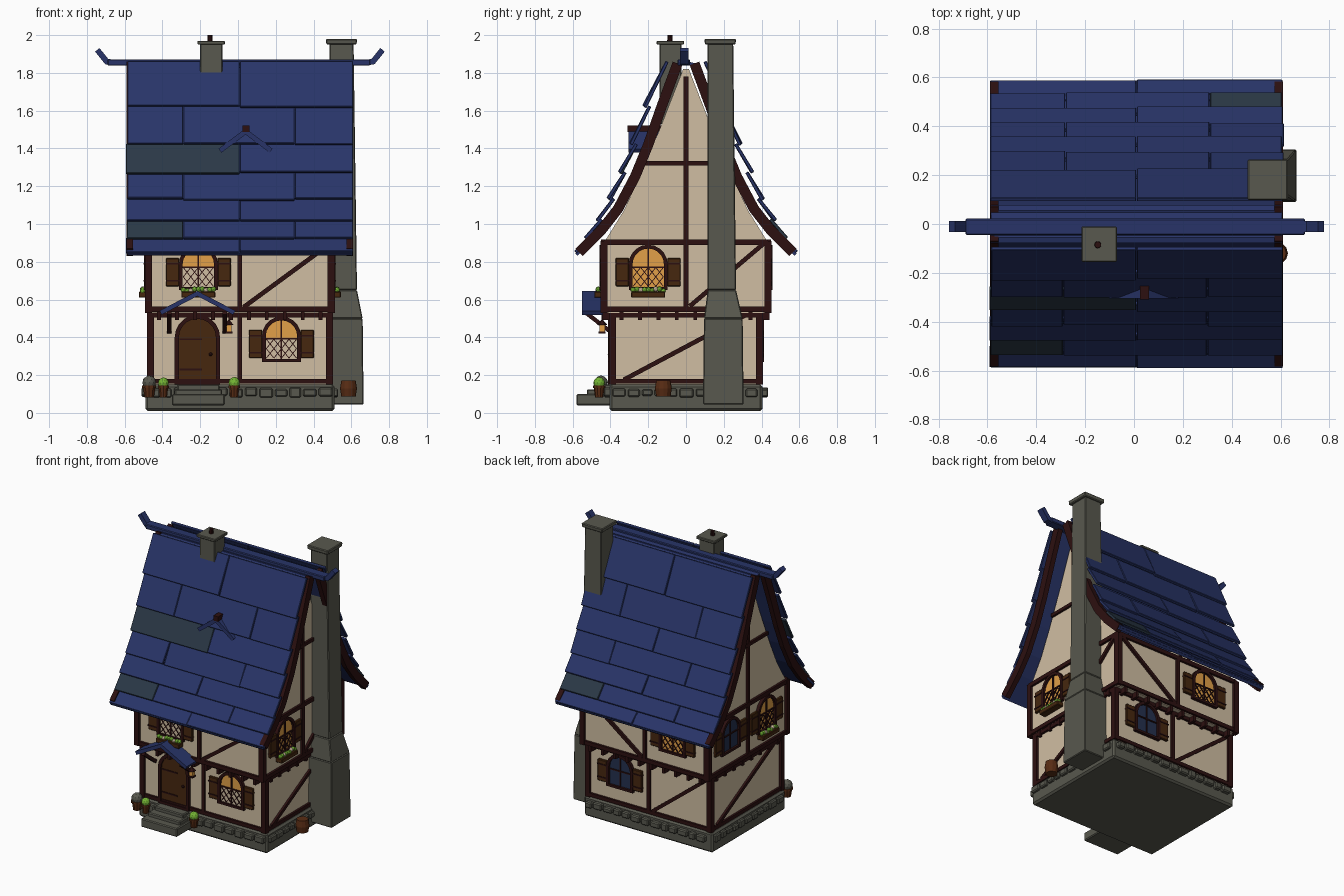
import bpy, bmesh, math, random
from mathutils import Matrix, Vector

if "Cube" in bpy.data.objects:
    bpy.data.objects.remove(bpy.data.objects["Cube"])

random.seed(4)
CX = 0.01


def material(name, rgb):
    m = bpy.data.materials.new(name)
    m.diffuse_color = [((c / 255 + 0.055) / 1.055) ** 2.4 for c in rgb] + [1]
    m.use_nodes = True
    m.node_tree.nodes["Principled BSDF"].inputs["Base Color"].default_value = m.diffuse_color
    return m


PLASTER = material("cream plaster", (208, 190, 162))
TIMBER = material("dark timber", (44, 16, 16))
WOOD = material("brown wood", (70, 39, 15))
ROOF = material("blue roof", (40, 52, 104))
SLATE = material("grey slate", (42, 56, 70))
STONE = material("grey stone", (88, 88, 78))
GLOW = material("amber glass", (226, 160, 72))
GLASS = material("dark glass", (36, 48, 78))
LEAF = material("green leaf", (116, 180, 52))
CLAY = material("clay brown", (88, 44, 20))


def frame(deg):  # wall frame: x along the wall, -y outwards
    return Matrix.Translation((CX, 0, 0)) @ Matrix.Rotation(math.radians(deg), 4, 'Z')


FRONT, RIGHT, BACK, LEFT = [frame(a) for a in (0, 90, 180, -90)]


def finish(name, bm, mat, M=None, bevel=0):
    if M:
        bm.transform(M)
    bmesh.ops.recalc_face_normals(bm, faces=bm.faces)
    me = bpy.data.meshes.new(name)
    bm.to_mesh(me)
    bm.free()
    me.materials.append(mat)
    ob = bpy.data.objects.new(name, me)
    bpy.context.collection.objects.link(ob)
    if bevel:
        b = ob.modifiers.new("bevel", 'BEVEL')
        b.width, b.segments = bevel, 1
    return ob


def prism(name, polys, y0, y1, mat, M=FRONT, bevel=0):  # xz polygons pushed along y
    bm = bmesh.new()
    for p in polys:
        a = [bm.verts.new((x, y0, z)) for x, z in p]
        b = [bm.verts.new((x, y1, z)) for x, z in p]
        bm.faces.new(a)
        bm.faces.new(b)
        for i in range(len(p)):
            j = (i + 1) % len(p)
            bm.faces.new((a[i], a[j], b[j], b[i]))
    return finish(name, bm, mat, M, bevel)


def rect(x0, x1, z0, z1):
    return [(x0, z0), (x1, z0), (x1, z1), (x0, z1)]


def ribbon(pts, h):  # quads following a path, half thickness h
    P = [Vector(p) for p in pts]
    sides = []
    for i, p in enumerate(P):
        d1 = (P[min(i + 1, len(P) - 1)] - P[min(i, len(P) - 2)]).normalized()
        d0 = (P[max(i, 1)] - P[max(i - 1, 0)]).normalized()
        t = (d0 + d1).normalized()
        n = Vector((-t.y, t.x)) * (h / max(t.dot(d0), 0.4))
        sides.append((p + n, p - n))
    return [[a[0], b[0], b[1], a[1]] for a, b in zip(sides, sides[1:])]


def box(name, x0, x1, y0, y1, z0, z1, mat, bevel=0):
    return prism(name, [rect(x0 - CX, x1 - CX, z0, z1)], y0, y1, mat, FRONT, bevel)


def frustum(name, lo, z0, hi, z1, mat):  # lo / hi are x0, x1, y0, y1
    bm = bmesh.new()
    rings = [[bm.verts.new((r[i], r[j], z)) for i, j in ((0, 2), (1, 2), (1, 3), (0, 3))]
             for r, z in ((lo, z0), (hi, z1))]
    for r in rings:
        bm.faces.new(r)
    for i in range(4):
        j = (i + 1) % 4
        bm.faces.new((rings[0][i], rings[0][j], rings[1][j], rings[1][i]))
    return finish(name, bm, mat, None, 0.005)


def cone(name, loc, r0, r1, h, mat, n=10):
    bm = bmesh.new()
    bmesh.ops.create_cone(bm, cap_ends=True, segments=n, radius1=r0, radius2=r1, depth=h)
    return finish(name, bm, mat, Matrix.Translation(loc))


def ball(name, loc, r, mat, M=None):
    bm = bmesh.new()
    bmesh.ops.create_icosphere(bm, subdivisions=2, radius=r, matrix=Matrix.Translation(loc))
    return finish(name, bm, mat, M)


def arch(u, b, hw, top, n=10):  # arched outline, starting at the lower left
    pts = [(u - hw, b)]
    pts += [(u - hw * math.cos(math.pi * i / n), top - hw + hw * math.sin(math.pi * i / n)) for i in range(n + 1)]
    return pts + [(u + hw, b)]


def arch_frame(name, u, b, hw, top, t, D, M, mat=TIMBER):
    o, i = arch(u, b, hw, top), arch(u, b + t * 0.8, hw - t, top - t)
    n = len(o)
    prism(name, [[o[k], o[(k + 1) % n], i[(k + 1) % n], i[k]] for k in range(n)], -D - 0.022, -D + 0.01, mat, M)


def window(M, D, u, b, glass, flowers=False, pale=False):
    arch_frame("window_frame", u, b, 0.103, b + 0.24, 0.02, D, M)
    prism("window_glass", [arch(u, b + 0.01, 0.085, b + 0.222)], -D - 0.007, -D, glass, M)
    bars = [rect(u - 0.004, u + 0.004, b, b + 0.225), rect(u - 0.085, u + 0.085, b + 0.118, b + 0.126)]
    if glass is GLOW:
        for i in range(4):
            for j in range(2):
                x, z = u - 0.08 + 0.04 * i, b + 0.02 + 0.05 * j
                bars += ribbon([(x, z), (x + 0.04, z + 0.05)], 0.0022)
                bars += ribbon([(x, z + 0.05), (x + 0.04, z)], 0.0022)
    if pale:
        prism("window_pale_pane", [rect(u - 0.083, u + 0.083, b + 0.015, b + 0.12)], -D - 0.009, -D, PLASTER, M)
    prism("window_bars", bars, -D - 0.014, -D, TIMBER, M)
    for s in (-1, 1):
        a, c = sorted((u + s * 0.102, u + s * 0.172))
        prism("shutter", [rect(a, c, b + 0.02, b + 0.17)], -D - 0.02, -D, WOOD, M, 0.004)
        prism("shutter_strap", [rect(a, c, b + z, b + z + 0.008) for z in (0.045, 0.135)], -D - 0.024, -D, TIMBER, M)
    if flowers:
        prism("flower_box", [rect(u - 0.09, u + 0.09, b - 0.04, b - 0.008)], -D - 0.05, -D, WOOD, M, 0.004)
        for i in range(9):
            ball("flower", (u - 0.08 + 0.02 * i, -D - 0.03, b + random.uniform(-0.006, 0.006)), 0.014,
                 PLASTER if i % 4 == 2 else LEAF, M)


# Stone plinth and plaster storeys
box("plinth", -0.49, 0.51, -0.405, 0.405, 0.01, 0.15, STONE, 0.012)
box("lower_storey", -0.465, 0.485, -0.39, 0.39, 0.14, 0.54, PLASTER)
box("upper_storey", -0.475, 0.495, -0.435, 0.435, 0.53, 0.905, PLASTER)

# Timber framing on the four walls: frame, lower half/dist, upper half/dist, middle posts, braces
walls = [(FRONT, .475, .39, .485, .435, (1, 1), [], [((.02, .56), (.47, .89))]),
         (RIGHT, .39, .475, .435, .485, (0, 1), [((-.33, .175), (.31, .515))], [((.02, .565), (.41, .895))]),
         (BACK, .475, .39, .485, .435, (1, 1), [((.03, .18), (.45, .51))], [((-.46, .89), (-.02, .56))]),
         (LEFT, .39, .475, .435, .485, (0, 1), [((-.33, .175), (.31, .515))], [])]
for M, lh, ld, uh, ud, mids, lbr, ubr in walls:
    low = [rect(s * lh - .017, s * lh + .017, .15, .53) for s in (-1, 1)] + [rect(-lh, lh, .155, .18)]
    low += [rect(-lh, lh, .505, .53)] + ([rect(-.012, .012, .16, .52)] if mids[0] else [])
    for a, b in lbr:
        low += ribbon([a, b], 0.012)
    prism("lower_timbers", low, -ld - 0.015, -ld + 0.02, TIMBER, M)
    up = [rect(s * uh - .018, s * uh + .018, .53, .91) for s in (-1, 1)] + [rect(-uh, uh, .535, .562)]
    up += [rect(-uh, uh, .89, .918)] + ([rect(-.012, .012, .55, .9)] if mids[1] else [])
    for a, b in ubr:
        up += ribbon([a, b], 0.012)
    prism("upper_timbers", up, -ud - 0.016, -ud + 0.02, TIMBER, M)
    n = round(lh * 20)
    joists = [-lh + 2 * lh * (i + 0.5) / n for i in range(n)]
    prism("joist_ends", [rect(u - .01, u + .01, .492, .54) for u in joists], -ud - 0.008, -ld + 0.02, TIMBER, M)
    # Rubble stones round the plinth
    u, stones = -lh, []
    while u < lh - 0.03:
        w = random.uniform(0.045, 0.075)
        stones.append(rect(u, min(u + w, lh + .02), 0.08 + random.uniform(0, .012), 0.13 + random.uniform(-.006, .006)))
        u += w + 0.012
    prism("plinth_stones", stones, -ld - 0.045, -ld, STONE, M, 0.007)

# Gable walls with collar beam and king post
half = [(.435, .9), (.33, 1.07), (.25, 1.24), (.14, 1.5), (.015, 1.82)]
for M in (RIGHT, LEFT):
    prism("gable", [half + [(-u, z) for u, z in half[::-1]]], -0.485, -0.465, PLASTER, M)
    prism("gable_timbers", [rect(-.012, .012, .9, 1.78), rect(-.215, .215, 1.31, 1.333)], -0.5, -0.46, TIMBER, M)

# Windows
window(FRONT, .39, .22, .27, GLOW, pale=True)
window(FRONT, .435, -.22, .65, GLOW, True, True)
window(RIGHT, .485, -.2, .65, GLOW, True)
window(BACK, .39, -.22, .27, GLASS)
window(BACK, .435, .22, .65, GLOW)
window(LEFT, .485, .2, .65, GLOW, True)
window(LEFT, .485, -.2, .65, GLASS)

# Roof: curved deck, bargeboards and overlapping rows of big tiles on each slope
line = [(.565, .85), (.45, .965), (.36, 1.08), (.27, 1.25), (.2, 1.42), (.13, 1.62), (.045, 1.85)]
rows = [(.585, .85), (.53, .92), (.475, 1.02), (.41, 1.13), (.35, 1.27), (.29, 1.42), (.22, 1.62), (.10, 1.865)]
for M in (LEFT, RIGHT):
    prism("roof_deck", ribbon(line, 0.01), -0.58, 0.58, ROOF, M)
    prism("eave_strip", ribbon([(.58, .838), (.51, .915)], 0.009), -0.595, 0.595, ROOF, M)
    for s in (-1, 1):
        prism("bargeboard", ribbon(line, 0.027), s * 0.565, s * 0.6, TIMBER, M)
    for r in range(7):
        (y0, z0), (y1, z1) = rows[r], rows[r + 1]
        cuts = [-.6, 0, .6] if r % 2 == 0 else [-.6, -.3, .29, .6]
        top = (y1 - 0.028, z1 + 0.004) if r < 6 else (y1, z1 - .005)
        for i in range(len(cuts) - 1):
            j = random.uniform(-0.005, 0.005)
            prism("roof_tile", ribbon([(y0 + j, z0 + j), top], 0.009), cuts[i] + .0015 + (i == 0) * j,
                  cuts[i + 1] - .0015, SLATE if i == 0 and (r == 1 or (r == 4 and M is LEFT)) else ROOF, M, 0.003)
    prism("ridge_plank", ribbon([(-.01, 1.858), (.075, 1.835)], 0.008), -0.595, 0.595, ROOF, M)
prism("ridge_beam", ribbon([(-.70, 1.855), (.69, 1.855)], 0.017), -0.045, 0.022, ROOF, FRONT, 0.005)
for s in (-1, 1):
    prism("ridge_horn", ribbon([(s * .66, 1.853), (s * .705, 1.86), (s * .755, 1.922)], 0.015), -0.033, 0.012, ROOF, FRONT)

# Little roof hood on the front slope
prism("dormer_hood", ribbon([(-.105, 1.388), (.03, 1.49), (.165, 1.388)], 0.013), -0.305, -0.13, ROOF)
box("dormer_ridge", .025, .062, -.31, -.13, 1.487, 1.522, TIMBER)

# Side chimney stack and small roof chimney
frustum("chimney_base", (.44, .665, .09, .305), .045, (.44, .66, .095, .3), .5, STONE)
frustum("chimney_shoulder", (.44, .66, .095, .3), .5, (.47, .63, .115, .265), .65, STONE)
frustum("chimney_shaft", (.47, .63, .115, .265), .65, (.485, .612, .115, .25), 1.955, STONE)
frustum("chimney_cap", (.468, .628, .1, .262), 1.95, (.465, .63, .098, .265), 1.98, STONE)
box("small_chimney", -.2, -.083, -.14, -.025, 1.53, 1.955, STONE, 0.004)
box("small_chimney_cap", -.215, -.07, -.155, -.01, 1.95, 1.97, STONE, 0.004)
cone("chimney_pipe", (-.148, -.085, 1.98), .015, .013, .04, TIMBER)

# Arched door, hinges and steps
arch_frame("door_frame", -.225, .15, .12, .52, .022, .39, FRONT)
prism("door", [arch(-.225, .155, .1, .5)], -0.4, -0.38, WOOD)
prism("door_hinges", [rect(-.32, -.2, z, z + .009) for z in (.225, .385)], -0.404, -0.39, TIMBER)
ball("door_knob", (-.145, -.405, .31), .01, TIMBER)
for w, y, z0, z1 in ((.14, -.58, .04, .1), (.125, -.525, .06, .125), (.112, -.47, .08, .15)):
    box("door_step", -.21 - w, -.21 + w, y, -.38, z0, z1, STONE, 0.006)

# Porch hood on brackets with a lantern
prism("porch_roof", ribbon([(-.42, .53), (-.225, .632), (-.03, .53)], 0.012), -0.55, -0.4, ROOF)
for x in (-.365, -.07):
    prism("porch_bracket", ribbon([(-.53, .53), (-.40, .43)], 0.011), CX - x - .012, CX - x + .012, TIMBER, RIGHT)
box("lantern_glass", -.062, -.034, -.458, -.43, .432, .466, GLOW)
box("lantern_base", -.067, -.029, -.463, -.425, .42, .432, TIMBER)
cone("lantern_cap", (-.048, -.444, .478), .028, .006, .025, TIMBER, 6)
box("lantern_hook", -.051, -.045, -.447, -.441, .485, .535, TIMBER)

# Plant pots and barrel
for x, y, r, mat in ((-.47, -.45, .037, STONE), (-.395, -.46, .029, LEAF), (-.02, -.46, .031, LEAF)):
    cone("plant_pot", (x, y, .112), r * .7, r * .95, .06, CLAY)
    cone("pot_rim", (x, y, .138), r * 1.05, r * 1.05, .012, CLAY)
    ball("pot_plant", (x, y, .15 + r * .3), r, mat)
cone("barrel_lower", (.585, -.12, .107), .038, .045, .043, CLAY, 12)
cone("barrel_upper", (.585, -.12, .15), .045, .038, .043, CLAY, 12)
